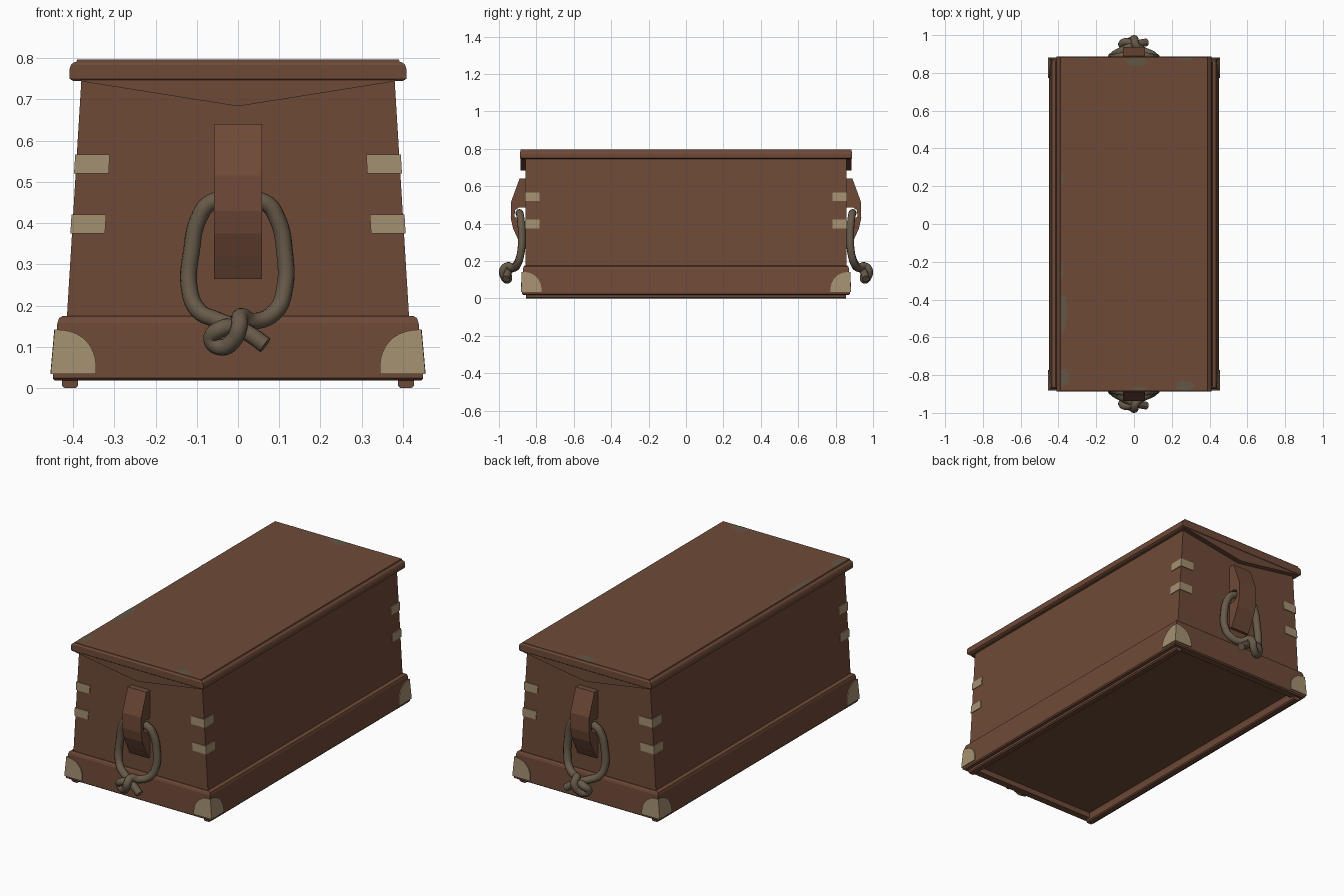
import bpy, bmesh, math, random

if "Cube" in bpy.data.objects:
    bpy.data.objects.remove(bpy.data.objects["Cube"])

random.seed(4)


def mat(name, rgb):
    m = bpy.data.materials.new(name)
    m.diffuse_color = (*rgb, 1)
    m.use_nodes = True
    m.node_tree.nodes["Principled BSDF"].inputs["Base Color"].default_value = m.diffuse_color
    return m


WOOD = mat("brown wood", (0.158, 0.068, 0.039))
BRASS = mat("tan metal", (0.37, 0.28, 0.165))
ROPE = mat("rope", (0.135, 0.102, 0.066))
WORN = mat("worn grey", (0.125, 0.095, 0.062))


def make(name, bm, material, mirror=(False, False), recalc=True):
    if recalc:
        bmesh.ops.recalc_face_normals(bm, faces=bm.faces)
    me = bpy.data.meshes.new(name)
    bm.to_mesh(me)
    bm.free()
    me.materials.append(material)
    ob = bpy.data.objects.new(name, me)
    bpy.context.collection.objects.link(ob)
    if any(mirror):
        md = ob.modifiers.new("mirror", 'MIRROR')
        md.use_axis = (mirror[0], mirror[1], False)
        md.use_mirror_merge = False
    return ob


def loft(name, loops, material=WOOD):
    """Stack of rectangles given as (half x, half y, z), capped at both ends."""
    bm = bmesh.new()
    rings = [[bm.verts.new((sx * x, sy * y, z)) for sx, sy in ((-1, -1), (1, -1), (1, 1), (-1, 1))]
             for x, y, z in loops]
    for a, b in zip(rings, rings[1:]):
        for i in range(4):
            j = (i + 1) % 4
            bm.faces.new((a[i], a[j], b[j], b[i]))
    bm.faces.new(rings[0])
    bm.faces.new(rings[-1])
    return make(name, bm, material)


def prism(name, bottom, top, material, mirror):
    """Solid between two matching outlines."""
    bm = bmesh.new()
    a = [bm.verts.new(p) for p in bottom]
    b = [bm.verts.new(p) for p in top]
    n = len(a)
    for i in range(n):
        j = (i + 1) % n
        bm.faces.new((a[i], a[j], b[j], b[i]))
    bm.faces.new(a)
    bm.faces.new(b)
    return make(name, bm, material, mirror)


def body_x(z):
    return 0.415 - (z - 0.17) * 0.061


BODY_Y = 0.857

# tapered body, plinth around the base with recessed underside
loft("body", [(body_x(0.1), BODY_Y, 0.1), (body_x(0.76), BODY_Y, 0.76)])
loft("plinth", [(0.385, 0.825, 0.045), (0.39, 0.83, 0.018), (0.444, 0.868, 0.018), (0.449, 0.876, 0.024),
                (0.449, 0.876, 0.034), (0.438, 0.872, 0.158), (0.434, 0.868, 0.17),
                (0.425, 0.862, 0.175), (0.40, 0.85, 0.175)])

# long runners under both sides
prism("runner", [(x, -0.855, z) for x, z in ((0.388, 0.03), (0.388, 0.006), (0.394, 0), (0.42, 0), (0.427, 0.006), (0.427, 0.03))],
      [(x, 0.855, z) for x, z in ((0.388, 0.03), (0.388, 0.006), (0.394, 0), (0.42, 0), (0.427, 0.006), (0.427, 0.03))],
      WOOD, (True, False))

# lid with rounded side mouldings
LID = [(0.400, 0.745), (0.408, 0.75), (0.409, 0.772), (0.405, 0.784), (0.398, 0.790), (0.392, 0.791), (0.390, 0.797)]
loft("lid", [(x, 0.884 + (0.004 if 0.75 <= z <= 0.785 else 0), z) for x, z in LID])

# pointed panel hanging from each lid end
GABLE = [(-0.381, 0.75), (-0.381, 0.744), (-0.01, 0.685), (0.01, 0.685), (0.381, 0.744), (0.381, 0.75)]
prism("lid_end_panel", [(x, -0.85, z) for x, z in GABLE], [(x, -0.886, z) for x, z in GABLE],
      WOOD, (False, True))

# corner straps wrapping the body edges
T = 0.004
for i, (z0, z1) in enumerate(((0.375, 0.421), (0.521, 0.567))):
    def outline(z):
        x, y = body_x(z), BODY_Y
        return [(px, -py, z) for px, py in ((x - 0.08, y - T), (x - 0.08, y + T), (x + T, y + T),
                                            (x + T, y - 0.075), (x - T, y - 0.075), (x - T, y - T))]
    prism(f"corner_strap_{i}", outline(z0), outline(z1), BRASS, (True, True))

# quarter-round plates on the plinth corners
bm = bmesh.new()


def plate_corner(z):
    t = (z - 0.034) / 0.124
    return 0.4525 - 0.011 * t, 0.880 - 0.004 * t


R, Z0 = 0.108, 0.034
arc = [math.radians(a) for a in range(0, 91, 9)]
low = bm.verts.new((plate_corner(Z0)[0], -plate_corner(Z0)[1], Z0))
front, side = [], []
for a in arc:
    z, d = Z0 + R * math.sin(a) ** 0.9, R * max(0, math.cos(a)) ** 0.9
    x, y = plate_corner(z)
    if a == arc[-1]:
        v = bm.verts.new((x, -y, z))
        front.append(v)
        side.append(v)
    else:
        front.append(bm.verts.new((x - d, -y, z)))
        side.append(bm.verts.new((x, -y + d, z)))
bm.faces.new([low] + front[::-1])
bm.faces.new([low] + side)
plate = make("corner_plate", bm, BRASS, (True, True), recalc=False)
plate.modifiers.new("thickness", 'SOLIDIFY').thickness = 0.005
plate.modifiers["thickness"].offset = 0

# wooden cleat on each end, notched behind for the rope
CLEAT = [(0.85, 0.64), (0.89, 0.64), (0.936, 0.515), (0.937, 0.43), (0.925, 0.375), (0.900, 0.32), (0.872, 0.265),
         (0.85, 0.265), (0.85, 0.41), (0.895, 0.415), (0.917, 0.44), (0.914, 0.472), (0.895, 0.485), (0.85, 0.485)]
prism("cleat", [(-0.058, -y, z) for y, z in CLEAT], [(0.058, -y, z) for y, z in CLEAT], WOOD, (False, True))

# knotted rope loops
PATH = [(0.066, 0.962, 0.104), (0.03, 0.955, 0.13), (-0.01, 0.945, 0.150), (-0.05, 0.925, 0.165),
        (-0.098, 0.90, 0.19), (-0.119, 0.882, 0.25), (-0.113, 0.878, 0.33), (-0.096, 0.882, 0.41),
        (-0.066, 0.888, 0.45), (0, 0.892, 0.456), (0.066, 0.888, 0.45), (0.096, 0.882, 0.41),
        (0.113, 0.878, 0.33), (0.113, 0.884, 0.24), (0.09, 0.90, 0.185), (0.035, 0.925, 0.162),
        (0.006, 0.955, 0.174), (0.003, 0.979, 0.15), (-0.012, 0.972, 0.115), (-0.042, 0.955, 0.099),
        (-0.064, 0.95, 0.118), (-0.045, 0.965, 0.142), (0.0, 0.950, 0.150)]
for name, s in (("front_rope", -1), ("back_rope", 1)):
    cu = bpy.data.curves.new(name, 'CURVE')
    cu.dimensions = '3D'
    cu.bevel_depth = 0.0205
    cu.bevel_resolution = 3
    cu.resolution_u = 5
    cu.use_fill_caps = True
    sp = cu.splines.new('BEZIER')
    sp.bezier_points.add(len(PATH) - 1)
    for bp, (x, y, z) in zip(sp.bezier_points, PATH):
        bp.co = (x, s * y, z)
        bp.handle_left_type = bp.handle_right_type = 'AUTO'
    cu.materials.append(ROPE)
    ob = bpy.data.objects.new(name, cu)
    bpy.context.collection.objects.link(ob)

# worn patches along the lid edges: centre x, y and half sizes
PATCHES = [(-0.375, -0.47, 0.024, 0.115), (-0.372, -0.815, 0.03, 0.045), (0.27, -0.855, 0.05, 0.027),
           (0.015, 0.86, 0.06, 0.025), (0.27, 0.876, 0.05, 0.008), (-0.381, 0.24, 0.009, 0.03),
           (-0.381, -0.25, 0.009, 0.05), (-0.27, 0.877, 0.03, 0.007), (0.03, -0.872, 0.04, 0.011)]
bm = bmesh.new()
for cx, cy, rx, ry in PATCHES:
    ring = []
    for k in range(14):
        a, r = k / 14 * math.tau, random.uniform(0.8, 1.15)
        ring.append(bm.verts.new((max(-0.39, min(0.39, cx + rx * r * math.cos(a))),
                                  max(-0.884, min(0.884, cy + ry * r * math.sin(a))), 0.7982)))
    bm.faces.new(ring)
make("worn_patches", bm, WORN, recalc=False)
